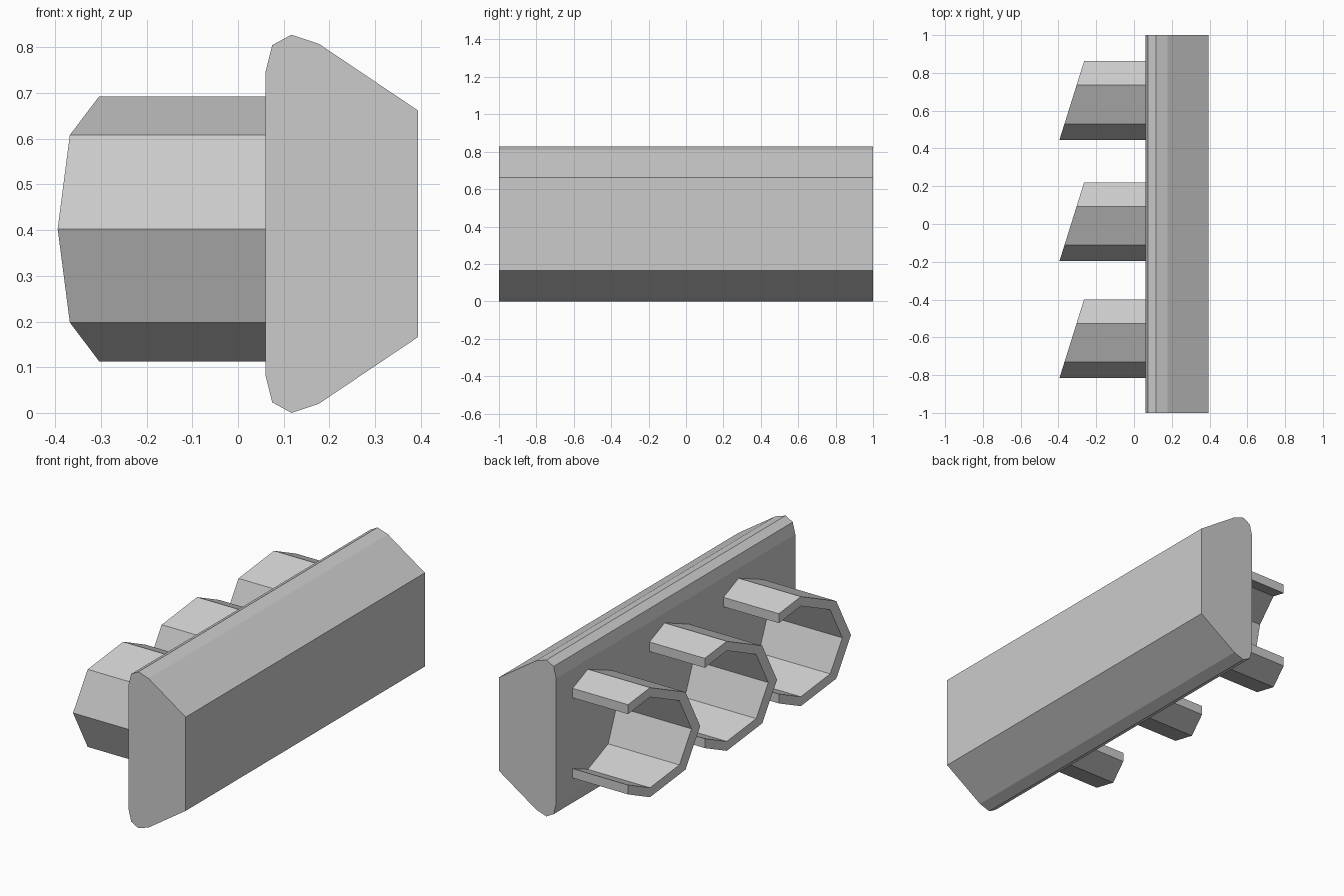
import bpy
import bmesh
from math import cos, sin, pi

if "Cube" in bpy.data.objects:
    bpy.data.objects.remove(bpy.data.objects["Cube"])


def prism(name, start, end):
    """Closed solid between two matching outlines."""
    bm = bmesh.new()
    a = [bm.verts.new(p) for p in start]
    b = [bm.verts.new(p) for p in end]
    n = len(a)
    bm.faces.new(a)
    bm.faces.new(b[::-1])
    for i in range(n):
        j = (i + 1) % n
        bm.faces.new((a[i], b[i], b[j], a[j]))
    bmesh.ops.recalc_face_normals(bm, faces=bm.faces)
    mesh = bpy.data.meshes.new(name)
    bm.to_mesh(mesh)
    bm.free()
    obj = bpy.data.objects.new(name, mesh)
    bpy.context.collection.objects.link(obj)
    return obj


# Long bar: half profile in x/z, mirrored about its mid height
MID = 0.414
half = [(0.06, 0.331), (0.075, 0.391), (0.117, 0.414), (0.177, 0.394), (0.394, 0.248)]
profile = [(x, MID + h) for x, h in half] + [(x, MID - h) for x, h in reversed(half)]
prism("bar", [(x, -1, z) for x, z in profile], [(x, 1, z) for x, z in profile])

# Open hooks: part of an octagonal ring, cut off flat on the +y side
CENTRE_Z, OPEN_Y = 0.403, 0.127


def arc(radius):
    ring = [(radius * cos(k * pi / 4), radius * sin(k * pi / 4)) for k in range(1, 8)]
    (y0, z0), (y1, z1) = ring[0], ring[1]
    z_cut = z1 + (z0 - z1) * (OPEN_Y - y1) / (y0 - y1)
    return [(OPEN_Y, z_cut)] + ring[1:-1] + [(OPEN_Y, -z_cut)]


section = arc(0.29) + arc(0.24)[::-1]
for i, cy in enumerate((-0.526, 0.093, 0.735)):
    root = [(0.065, cy + y, CENTRE_Z + z) for y, z in section]
    # the free end is sheared along y
    tip = [(-0.304 + 0.313 * y, cy + y, CENTRE_Z + z) for y, z in section]
    prism(f"hook_{i + 1}", root, tip)
